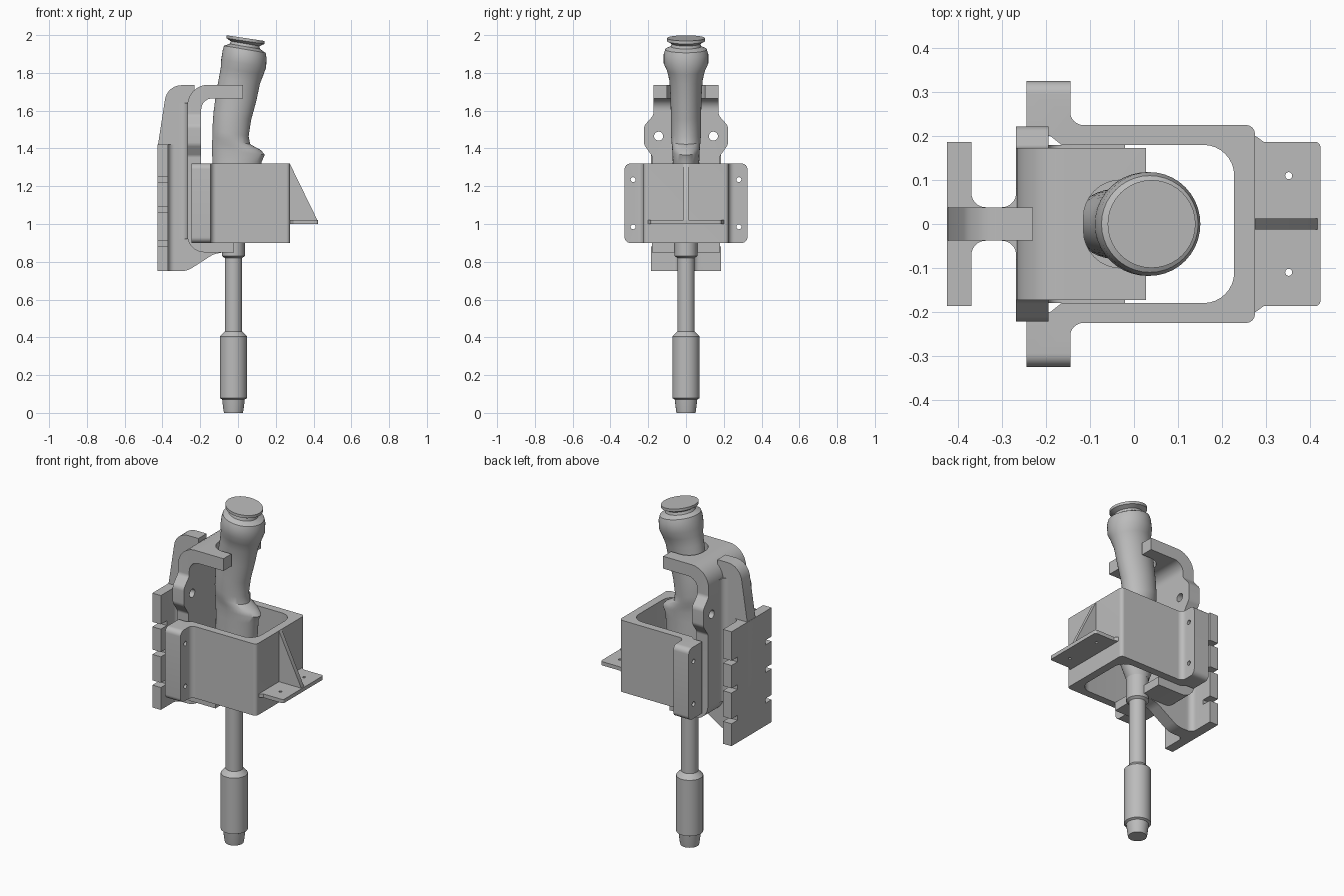
import bpy, bmesh, math
from mathutils import Vector, Matrix

cube = bpy.data.objects.get("Cube")
if cube:
    bpy.data.objects.remove(cube, do_unlink=True)

GREY = (0.5, 0.5, 0.5, 1)
grey = bpy.data.materials.new("plain grey")
grey.use_nodes = True
grey.diffuse_color = GREY
grey.node_tree.nodes["Principled BSDF"].inputs["Base Color"].default_value = GREY


def finish(name, bm):
    bmesh.ops.recalc_face_normals(bm, faces=bm.faces)
    mesh = bpy.data.meshes.new(name)
    bm.to_mesh(mesh)
    bm.free()
    obj = bpy.data.objects.new(name, mesh)
    bpy.context.collection.objects.link(obj)
    mesh.materials.append(grey)
    return obj


def rounded(pts, steps=8):
    """Outline in which a third number on a point is its corner radius."""
    out = []
    for i, p in enumerate(pts):
        c = Vector(p[:2])
        if len(p) < 3:
            out.append(c)
            continue
        a = (Vector(pts[i - 1][:2]) - c).normalized()
        b = (Vector(pts[(i + 1) % len(pts)][:2]) - c).normalized()
        half = a.angle(b) / 2
        mid = c + (a + b).normalized() * p[2] / math.sin(half)
        start = c + a * p[2] / math.tan(half) - mid
        turn = math.pi - 2 * half
        if start.x * (c - mid).y - start.y * (c - mid).x < 0:
            turn = -turn
        for k in range(steps + 1):
            t = turn * k / steps
            out.append(mid + Vector((start.x * math.cos(t) - start.y * math.sin(t),
                                     start.x * math.sin(t) + start.y * math.cos(t))))
    return out


def prism(name, axis, lo, hi, pts):
    """Extrude an outline along an axis."""
    place = {"x": lambda a, b, h: (h, a, b),
             "y": lambda a, b, h: (a, h, b),
             "z": lambda a, b, h: (a, b, h)}[axis]
    bm = bmesh.new()
    outline = rounded(pts)
    rings = [[bm.verts.new(place(p.x, p.y, h)) for p in outline] for h in (lo, hi)]
    bm.faces.new(rings[0])
    bm.faces.new(rings[1])
    for i in range(len(outline)):
        bm.faces.new((rings[0][i - 1], rings[0][i], rings[1][i], rings[1][i - 1]))
    return finish(name, bm)


def mirrored(half):
    """Close a half outline by mirroring its second coordinate."""
    return half + [(p[0], -p[1], *p[2:]) for p in reversed(half)]


def swapped(pts):
    return [(p[1], p[0], *p[2:]) for p in pts]


def box_pts(a0, a1, b0, b1, *r):
    return [(a0, b0, *r), (a1, b0, *r), (a1, b1, *r), (a0, b1, *r)]


def combine(obj, tool, op="DIFFERENCE"):
    mod = obj.modifiers.new("combine", "BOOLEAN")
    mod.object, mod.operation, mod.solver = tool, op, "EXACT"
    bpy.context.view_layer.objects.active = obj
    bpy.ops.object.modifier_apply(modifier=mod.name)
    bpy.data.objects.remove(tool, do_unlink=True)


def drill(obj, axis, center, radius):
    bm = bmesh.new()
    turn = {"x": Matrix.Rotation(math.pi / 2, 4, "Y"), "z": Matrix()}[axis]
    bmesh.ops.create_cone(bm, segments=20, radius1=radius, radius2=radius, depth=0.3,
                          cap_ends=True, matrix=Matrix.Translation(center) @ turn)
    combine(obj, finish("drill", bm))


def loft(name, rings, segments=40):
    """Skin ellipses given as z, centre x, half width x, half width y, slope."""
    bm = bmesh.new()
    loops = []
    for z, cx, rx, ry, slope in rings:
        loop = []
        for i in range(segments):
            t = 2 * math.pi * i / segments
            x = rx * math.cos(t)
            loop.append(bm.verts.new((cx + x, ry * math.sin(t), z - slope * x)))
        loops.append(loop)
    for low, high in zip(loops, loops[1:]):
        for i in range(segments):
            bm.faces.new((low[i - 1], low[i], high[i], high[i - 1]))
    bm.faces.new(loops[0])
    bm.faces.new(loops[-1])
    return finish(name, bm)


# Open U-shaped housing with side flanges
housing = prism("housing", "z", 0.9, 1.32, mirrored([
    (-0.245, 0.2), (-0.245, 0.325), (-0.145, 0.325), (-0.145, 0.225, 0.03),
    (0.275, 0.225, 0.02)]) [:5] + [
    (0.275, -0.225, 0.02), (-0.145, -0.225, 0.03), (-0.145, -0.325), (-0.245, -0.325),
    (-0.245, -0.2), (-0.19, -0.2), (-0.165, -0.18), (0.228, -0.18, 0.07),
    (0.228, 0.18, 0.07), (-0.165, 0.18), (-0.19, 0.2)])
combine(housing, prism("flange_rounding", "x", -0.4, 0.4,
                       box_pts(-0.325, 0.325, 0.9, 1.32, 0.03)), "INTERSECT")
for side in (-1, 1):
    for z in (0.985, 1.235):
        drill(housing, "x", (-0.195, side * 0.28, z), 0.013)

# Shelf and gusset on the housing
shelf = prism("shelf", "z", 1.0, 1.022, mirrored([
    (0.26, 0.205), (0.277, 0.2), (0.295, 0.187), (0.424, 0.187, 0.012)]))
for side in (-1, 1):
    drill(shelf, "z", (0.352, side * 0.11, 1.01), 0.008)
gusset = prism("gusset", "y", -0.013, 0.013, [
    (0.26, 1.01), (0.418, 1.01), (0.418, 1.025), (0.275, 1.318), (0.26, 1.318)])

# C-shaped cradle: side profile trimmed by its face outline
cradle = prism("cradle", "y", -0.3, 0.3, [
    (0.027, 1.737), (-0.268, 1.737, 0.11), (-0.268, 0.85, 0.09), (-0.02, 0.85),
    (-0.02, 0.9), (-0.195, 0.9, 0.03), (-0.195, 1.665, 0.06), (0.027, 1.665)])
combine(cradle, prism("cradle_face", "x", -0.5, 0.3, swapped(mirrored([
    (0.8, 0.18), (1.36, 0.18, 0.03), (1.42, 0.222, 0.04), (1.52, 0.222, 0.04),
    (1.575, 0.173, 0.03), (1.8, 0.173)]))), "INTERSECT")
combine(cradle, prism("grip_notch", "z", 1.6, 1.8, mirrored([
    (-0.115, 0.1, 0.085), (0.1, 0.1)])))
for side in (-1, 1):
    drill(cradle, "x", (-0.23, side * 0.145, 1.465), 0.024)

# Slotted rail plate and the web joining it to the cradle
rail = prism("rail_plate", "z", 0.75, 1.42, mirrored([
    (-0.425, 0.186), (-0.37, 0.186), (-0.37, 0.038, 0.033), (-0.32, 0.038)]))
for z in (0.895, 1.075, 1.237):
    for side in (-1, 1):
        combine(rail, prism("slot", "x", -0.5, -0.3, box_pts(
            side * 0.16 - 0.03, side * 0.16 + 0.03, z - 0.014, z + 0.014)))
web = prism("web", "y", -0.038, 0.038, [
    (-0.425, 0.75), (-0.27, 0.75, 0.12), (-0.13, 0.84, 0.1), (-0.08, 0.85), (-0.08, 0.87),
    (-0.23, 0.9), (-0.23, 1.735), (-0.375, 1.735, 0.09), (-0.425, 1.41)])
web_fillet = prism("web_fillet", "z", 0.92, 1.64, mirrored([
    (-0.32, 0.038), (-0.268, 0.038, 0.033), (-0.268, 0.08), (-0.25, 0.08)]))

# Grip with finger rest and tilted cap
grip = loft("grip", [
    (0.96, -0.025, 0.06, 0.06, 0), (1.05, -0.02, 0.1, 0.075, 0),
    (1.2, -0.01, 0.125, 0.075, 0), (1.33, -0.005, 0.13, 0.07, 0),
    (1.38, 0.002, 0.14, 0.072, 0.1), (1.41, -0.008, 0.13, 0.074, 0.15),
    (1.44, -0.035, 0.1, 0.077, 0.18), (1.48, -0.04, 0.096, 0.08, 0.17),
    (1.57, -0.03, 0.1, 0.08, 0.17), (1.67, -0.01, 0.107, 0.082, 0.17),
    (1.76, 0.008, 0.108, 0.088, 0.17), (1.81, 0.022, 0.113, 0.1, 0.17),
    (1.85, 0.03, 0.119, 0.118, 0.17), (1.9, 0.035, 0.116, 0.118, 0.17),
    (1.925, 0.036, 0.11, 0.11, 0.17), (1.94, 0.036, 0.08, 0.08, 0.17),
    (1.955, 0.038, 0.076, 0.076, 0.17), (1.968, 0.04, 0.1, 0.1, 0.15),
    (1.984, 0.04, 0.1, 0.1, 0.15)])

# Rod, sleeve and tapered tip
rod = loft("rod", [(r[0], -0.024, r[1], r[1], 0) for r in (
    (0, 0.05), (0.015, 0.053), (0.072, 0.06), (0.078, 0.072), (0.405, 0.072),
    (0.42, 0.058), (0.432, 0.046), (0.82, 0.046), (0.83, 0.06), (1.0, 0.06))])

# Smooth the rounded areas while keeping edges crisp
for obj in (housing, shelf, gusset, cradle, rail, web, web_fillet, grip, rod):
    bpy.ops.object.select_all(action="DESELECT")
    obj.select_set(True)
    bpy.context.view_layer.objects.active = obj
    bpy.ops.object.shade_smooth_by_angle(angle=math.radians(35))
